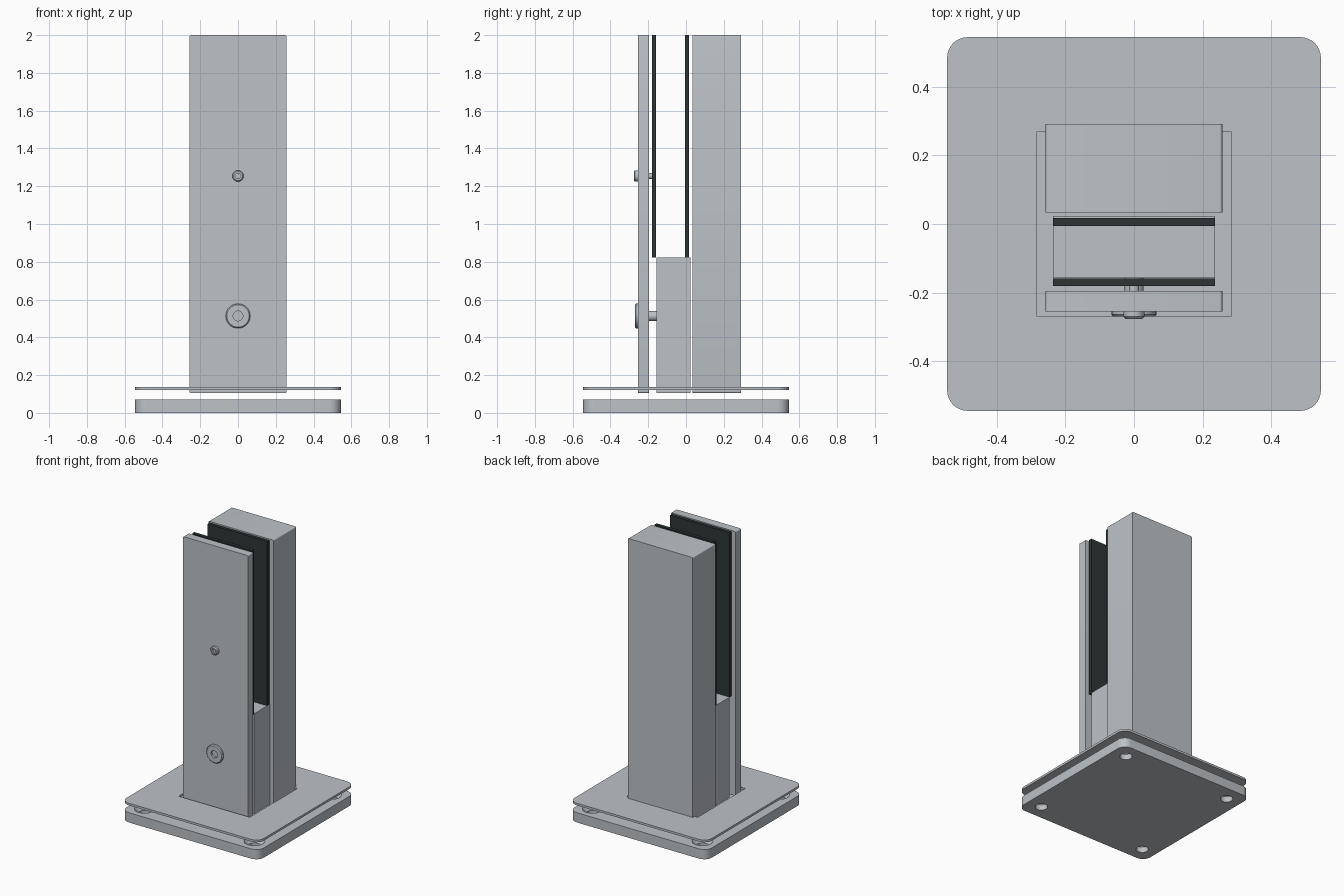
import bpy, bmesh, math
from mathutils import Matrix

if "Cube" in bpy.data.objects:
    bpy.data.objects.remove(bpy.data.objects["Cube"])


def material(name, rgb):
    m = bpy.data.materials.new(name)
    m.diffuse_color = (*rgb, 1)
    m.use_nodes = True
    m.node_tree.nodes["Principled BSDF"].inputs["Base Color"].default_value = m.diffuse_color
    return m


STEEL = material("brushed steel", (0.51, 0.545, 0.575))
RUBBER = material("black rubber", (0.027, 0.035, 0.035))


def finish(name, bm, mat):
    bmesh.ops.recalc_face_normals(bm, faces=bm.faces)
    me = bpy.data.meshes.new(name)
    bm.to_mesh(me)
    bm.free()
    ob = bpy.data.objects.new(name, me)
    bpy.context.collection.objects.link(ob)
    if mat:
        me.materials.append(mat)
    return ob


def select(ob):
    bpy.ops.object.select_all(action='DESELECT')
    ob.select_set(True)
    bpy.context.view_layer.objects.active = ob


def smooth(ob):
    select(ob)
    bpy.ops.object.shade_smooth_by_angle(angle=math.radians(30))


def box(name, x, y, z, mat, radius=0, axis=2, segments=4):
    """Box from (min, max) ranges; edges parallel to the axis get rounded."""
    bm = bmesh.new()
    bmesh.ops.create_cube(bm, size=1)
    for v in bm.verts:
        for i, (lo, hi) in enumerate((x, y, z)):
            v.co[i] = hi if v.co[i] > 0 else lo
    if radius:
        edges = [e for e in bm.edges
                 if abs((e.verts[0].co - e.verts[1].co).normalized()[axis]) > 0.9]
        bmesh.ops.bevel(bm, geom=edges, offset=radius, segments=segments,
                        profile=0.5, affect='EDGES')
    ob = finish(name, bm, mat)
    if radius:
        smooth(ob)
    return ob


def lathe(name, profile, mat, matrix, sides=32):
    """Spin (radius, height) points about z; the ends lie on the axis."""
    bm = bmesh.new()
    rings = []
    for r, h in profile:
        n = 1 if r == 0 else sides
        rings.append([bm.verts.new((r * math.cos(math.tau * i / sides),
                                    r * math.sin(math.tau * i / sides), h))
                      for i in range(n)])
    for a, b in zip(rings, rings[1:]):
        for i in range(sides):
            j = (i + 1) % sides
            quad = [a[i % len(a)], a[j % len(a)], b[j % len(b)], b[i % len(b)]]
            bm.faces.new(list(dict.fromkeys(quad)))
    bmesh.ops.transform(bm, matrix=matrix, verts=bm.verts)
    ob = finish(name, bm, mat)
    smooth(ob)
    return ob


def cut(target, cutter):
    mod = target.modifiers.new("cut", 'BOOLEAN')
    mod.operation = 'DIFFERENCE'
    mod.solver = 'EXACT'
    mod.object = cutter
    select(target)
    bpy.ops.object.modifier_apply(modifier=mod.name)
    bpy.data.objects.remove(cutter)


H = 0.544   # half width of both square plates

# Base plate with four countersunk screw holes
base = box("base_plate", (-H, H), (-H, H), (0, 0.07), STEEL, 0.06, segments=8)
for sx in (-1, 1):
    for sy in (-1, 1):
        cut(base, lathe("hole_cutter",
                        [(0, -0.05), (0.041, -0.05), (0.041, 0.04),
                         (0.077, 0.08), (0, 0.08)], None,
                        Matrix.Translation((0.435 * sx, 0.435 * sy, 0)), 24))
smooth(base)

# Thin cover plate with a rectangular opening around the posts
cover = box("cover_plate", (-H, H), (-H, H), (0.122, 0.138), STEEL, 0.06, segments=8)
cut(cover, box("opening_cutter", (-0.282, 0.282), (-0.27, 0.27), (0, 0.3), None))
smooth(cover)

# Back post, spacer block and front clamp plate
W = 0.257
box("back_post", (-W, W), (0.034, 0.291), (0.105, 2), STEEL, 0.008, axis=1)
box("spacer_block", (-0.236, 0.236), (-0.157, 0.024), (0.105, 0.823), STEEL)
box("front_clamp_plate", (-W, W), (-0.255, -0.195), (0.105, 2), STEEL, 0.008, axis=1)

# Rubber pads that grip the panel
for name, y in (("front_rubber_pad", (-0.181, -0.158)),
                ("back_rubber_pad", (-0.006, 0.017))):
    box(name, (-0.236, 0.236), y, (0.823, 2), RUBBER)


# Bolts facing the front: z of the profile points towards -y
def bolt(name, z, head_r, head_y, shaft_r, shaft_y, socket_r):
    turn = Matrix.Translation((0, 0, z)) @ Matrix.Rotation(math.pi / 2, 4, 'X')
    rim = 0.006
    ob = lathe(name, [(0, shaft_y), (shaft_r, shaft_y), (shaft_r, 0.25),
                      (head_r, 0.25), (head_r, head_y - rim),
                      (head_r - rim, head_y), (0, head_y)], STEEL, turn)
    cut(ob, lathe("socket_cutter", [(0, head_y - 0.015), (socket_r, head_y - 0.015),
                                    (socket_r, head_y + 0.02), (0, head_y + 0.02)],
                  None, turn, 6 if socket_r < 0.02 else 24))
    smooth(ob)


bolt("large_bolt", 0.513, 0.065, 0.27, 0.027, 0.157, 0.026)
bolt("small_bolt", 1.254, 0.03, 0.276, 0.015, 0.17, 0.016)
